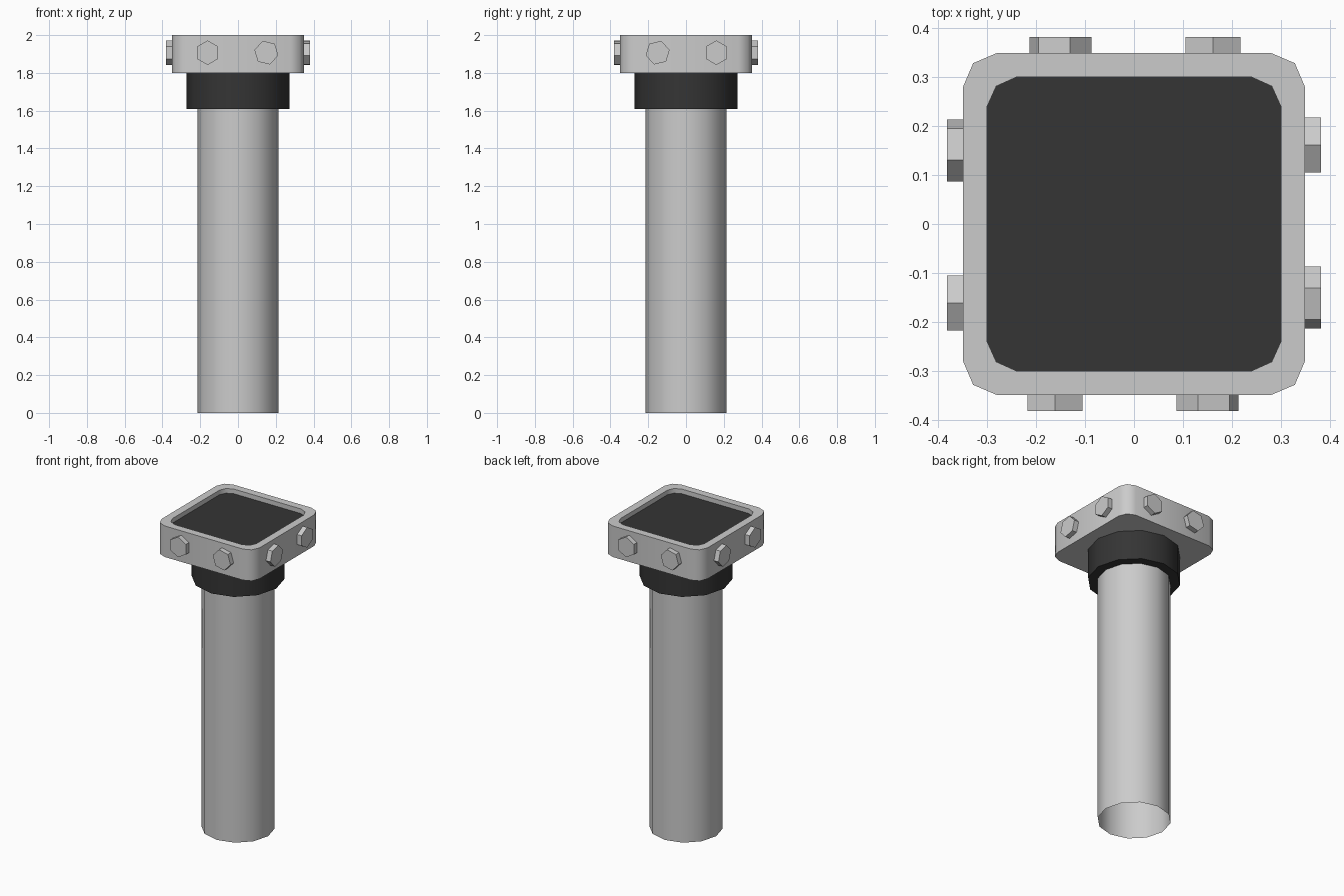
import bpy, bmesh
from math import radians
from mathutils import Matrix

if "Cube" in bpy.data.objects:
    bpy.data.objects.remove(bpy.data.objects["Cube"])


def material(name, value):
    m = bpy.data.materials.new(name)
    m.diffuse_color = (value, value, value, 1)
    m.use_nodes = True
    m.node_tree.nodes["Principled BSDF"].inputs["Base Color"].default_value = m.diffuse_color
    return m


def finish(bm, name, mat=None, smooth=None):
    bmesh.ops.recalc_face_normals(bm, faces=bm.faces[:])
    mesh = bpy.data.meshes.new(name)
    if smooth:
        for f in bm.faces:
            f.smooth = True
    bm.to_mesh(mesh)
    bm.free()
    if smooth:
        mesh.set_sharp_from_angle(angle=radians(smooth))
    if mat:
        mesh.materials.append(mat)
    ob = bpy.data.objects.new(name, mesh)
    bpy.context.collection.objects.link(ob)
    return ob


def cylinder(name, radius, z0, z1, caps, mat):
    bm = bmesh.new()
    bmesh.ops.create_cone(bm, cap_ends=caps, segments=12, radius1=radius, radius2=radius,
                          depth=z1 - z0, matrix=Matrix.Translation((0, 0, (z0 + z1) / 2)))
    return finish(bm, name, mat, 45)


def rounded_square(side, diag, near):
    """Outline with two-segment rounded corners."""
    corner = [(side, near), (diag, diag), (near, side)]
    pts = []
    for _ in range(4):
        pts += corner
        corner = [(-y, x) for x, y in corner]
    return pts


grey = material("pole_grey", 0.53)
dark = material("dark_rubber", 0.035)

# Open tube pole and dark collar
cylinder("pole", 0.215, 0, 1.615, False, grey)
cylinder("collar", 0.272, 1.61, 1.802, True, dark)

# Square head with a raised rim around a shallow recess
outer = rounded_square(0.349, 0.328, 0.279)
inner = rounded_square(0.30, 0.281, 0.239)
RECESS = 1.97
bm = bmesh.new()
loops = [[bm.verts.new((x, y, z)) for x, y in pts]
         for pts, z in ((outer, 1.8), (outer, 2.0), (inner, 2.0), (inner, RECESS))]
bm.faces.new(loops[0][::-1])
for a, b in zip(loops, loops[1:]):
    for i in range(len(a)):
        j = (i + 1) % len(a)
        bm.faces.new((a[i], a[j], b[j], b[i]))
finish(bm, "head", None, 46)

# Dark panel in the recess
bm = bmesh.new()
panel = bm.faces.new([bm.verts.new((x, y, RECESS)) for x, y in inner])
finish(bm, "top_panel", dark).data.update()

# Hexagonal bolts, two per side, adjacent sides mirrored
for k in range(4):
    s = 1 if k % 2 == 0 else -1
    for n, (u, spin) in enumerate(((-0.161 * s, 0), (0.15 * s, 17 * s))):
        bm = bmesh.new()
        place = (Matrix.Rotation(radians(90 * k), 4, 'Z')
                 @ Matrix.Translation((u, -0.3615, 1.907))
                 @ Matrix.Rotation(radians(90), 4, 'X')
                 @ Matrix.Rotation(radians(spin), 4, 'Z'))
        bmesh.ops.create_cone(bm, cap_ends=True, segments=6, radius1=0.065, radius2=0.065,
                              depth=0.039, matrix=place)
        finish(bm, f"bolt_{k}_{n}")
